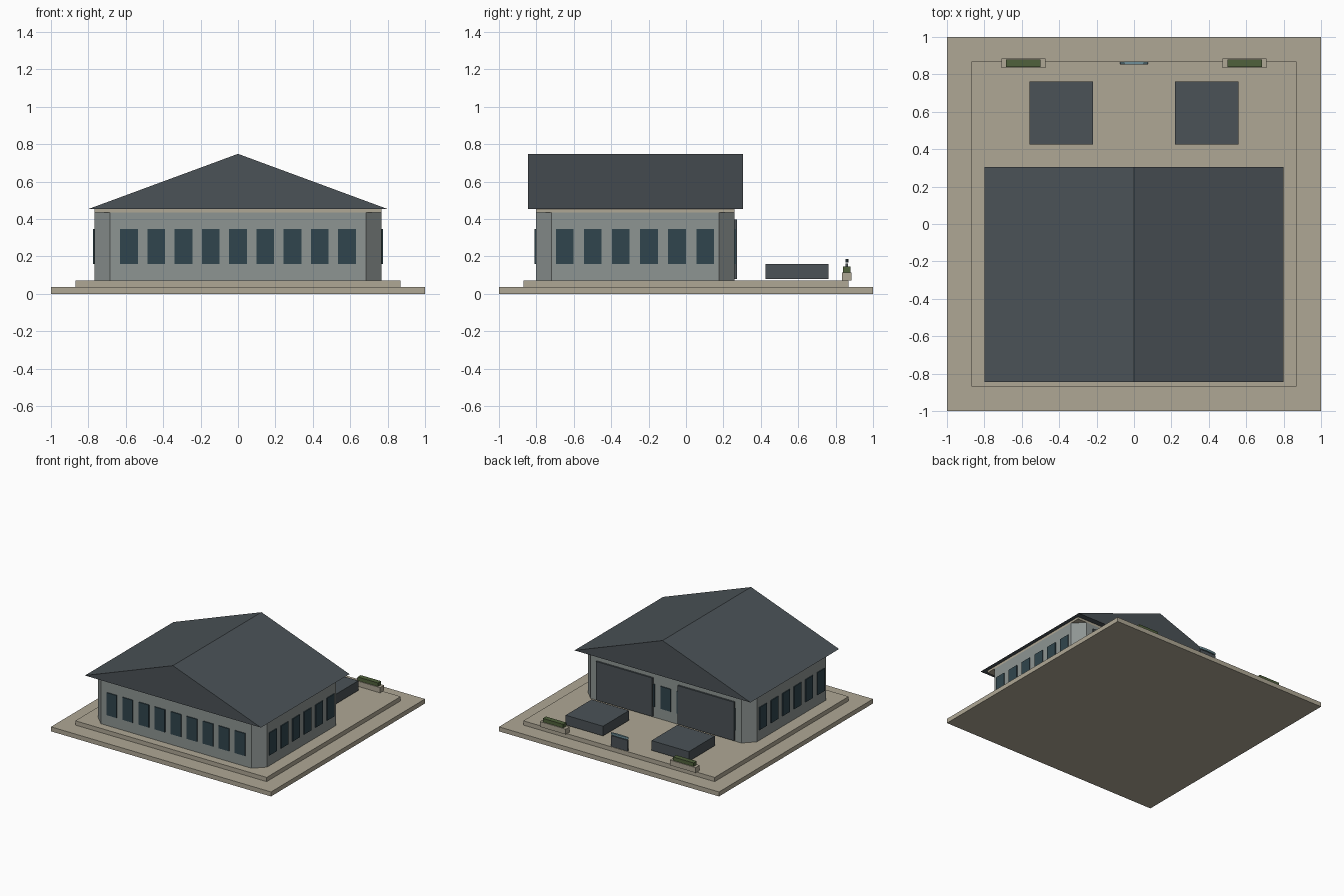
import bpy, bmesh, math

if "Cube" in bpy.data.objects:
    bpy.data.objects.remove(bpy.data.objects["Cube"])


def material(name, rgb):
    m = bpy.data.materials.new(name)
    m.diffuse_color = (*rgb, 1)
    m.use_nodes = True
    m.node_tree.nodes["Principled BSDF"].inputs["Base Color"].default_value = m.diffuse_color
    return m


stone = material("stone", (0.43, 0.39, 0.30))
plaster = material("plaster", (0.27, 0.30, 0.29))
slate = material("slate", (0.07, 0.085, 0.095))
glass = material("glass", (0.03, 0.06, 0.075))
leaf = material("leaf", (0.08, 0.12, 0.045))
panel_blue = material("panel_blue", (0.16, 0.28, 0.32))


def extrude(name, profile, vec, mat):
    """Closed solid from a flat profile swept along vec."""
    bm = bmesh.new()
    face = bm.faces.new([bm.verts.new(p) for p in profile])
    new = bmesh.ops.extrude_face_region(bm, geom=[face])["geom"]
    bmesh.ops.translate(bm, vec=vec, verts=[v for v in new if isinstance(v, bmesh.types.BMVert)])
    bmesh.ops.recalc_face_normals(bm, faces=bm.faces)
    mesh = bpy.data.meshes.new(name)
    bm.to_mesh(mesh)
    bm.free()
    mesh.materials.append(mat)
    obj = bpy.data.objects.new(name, mesh)
    bpy.context.collection.objects.link(obj)
    return obj


def box(name, x, y, z, mat):
    profile = [(x[0], y[0], z[0]), (x[1], y[0], z[0]), (x[1], y[1], z[0]), (x[0], y[1], z[0])]
    return extrude(name, profile, (0, 0, z[1] - z[0]), mat)


# Stepped base
box("lower_base", (-1, 1), (-1, 1), (0, 0.037), stone)
box("upper_base", (-0.87, 0.87), (-0.87, 0.87), (0.037, 0.072), stone)

# Hall with chamfered corners
X, Y0, Y1, C = 0.768, -0.803, 0.26, 0.083
outline = [(-X + C, Y0), (X - C, Y0), (X, Y0 + C), (X, Y1 - C),
           (X - C, Y1), (-X + C, Y1), (-X, Y1 - C), (-X, Y0 + C)]
extrude("walls", [(x, y, 0.072) for x, y in outline], (0, 0, 0.363), plaster)
box("cornice", (-X, X), (Y0, Y1), (0.435, 0.455), stone)

# Gabled roof
extrude("roof", [(-0.8, -0.845, 0.453), (0.8, -0.845, 0.453), (0, -0.845, 0.748)],
        (0, 1.15, 0), slate)

# Window rows on all four walls
HALF, T, ZW = 0.047, 0.007, (0.16, 0.345)
for i in range(9):
    x = (i - 4) * 0.1457
    for side, y in (("front", Y0), ("back", Y1)):
        box(f"{side}_window", (x - HALF, x + HALF), (y - T, y + T), ZW, glass)
for i in range(6):
    y = -0.648 + i * 0.15
    for side, x in (("left", -X), ("right", X)):
        box(f"{side}_window", (x - T, x + T), (y - HALF, y + HALF), ZW, glass)


def mirrored_box(name, x, y, z, mat):
    box("right_" + name, x, y, z, mat)
    box("left_" + name, (-x[1], -x[0]), y, z, mat)


# Rear shutters, yard blocks and planters
mirrored_box("shutter", (0.115, 0.627), (Y1 - 0.005, 0.274), (0.08, 0.397), slate)
mirrored_box("yard_block", (0.22, 0.56), (0.425, 0.763), (0.08, 0.16), slate)
mirrored_box("planter", (0.473, 0.708), (0.834, 0.886), (0.072, 0.115), stone)
mirrored_box("hedge", (0.5, 0.685), (0.84, 0.88), (0.11, 0.145), leaf)

# Rear marker panel with thin oval cap
box("marker_panel", (-0.075, 0.075), (0.854, 0.866), (0.072, 0.162), slate)
oval = [(0.08 * math.cos(a), 0.861 + 0.009 * math.sin(a), 0.168)
        for a in (math.tau * i / 12 for i in range(12))]
extrude("marker_cap", oval, (0, 0, 0.018), panel_blue)
